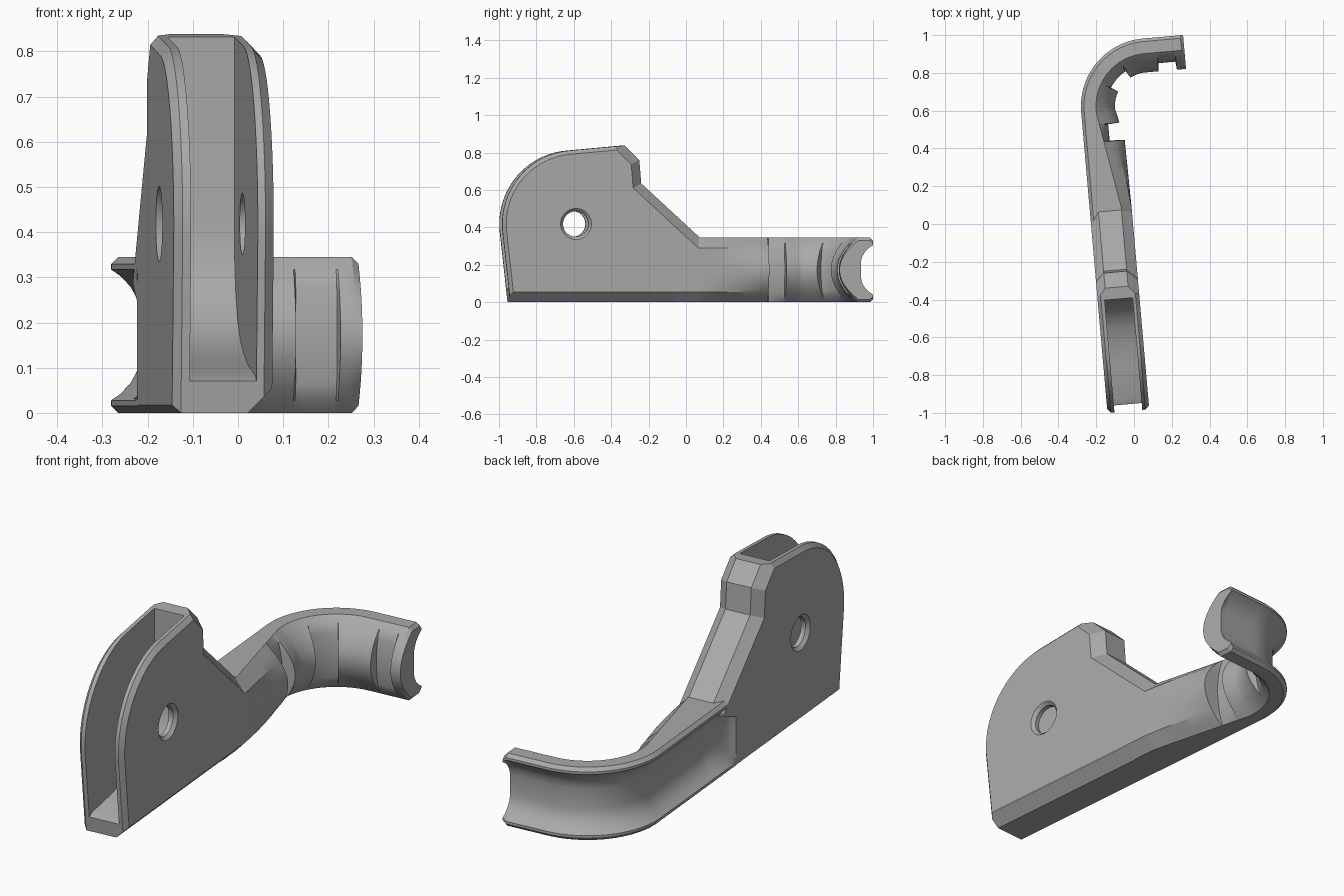
import bpy, bmesh, math
from mathutils import Vector

cube = bpy.data.objects.get("Cube")
if cube:
    bpy.data.objects.remove(cube)

TILT = math.radians(5)
LEFT, RIGHT = -0.227, -0.005      # outer faces of the two side plates
HEIGHT = 0.345                    # height of the hooked arm

grey = bpy.data.materials.new("plain grey")
grey.diffuse_color = (0.4, 0.4, 0.4, 1)
grey.use_nodes = True
grey.node_tree.nodes["Principled BSDF"].inputs["Base Color"].default_value = (0.4, 0.4, 0.4, 1)


def skin(name, rings):
    """Closed solid through a row of equal-sized rings."""
    bm = bmesh.new()
    loops = [[bm.verts.new(p) for p in ring] for ring in rings]
    n = len(loops[0])
    for a, b in zip(loops, loops[1:]):
        for i in range(n):
            j = (i + 1) % n
            bm.faces.new((a[i], a[j], b[j], b[i]))
    bm.faces.new(loops[0])
    bm.faces.new(loops[-1])
    bmesh.ops.recalc_face_normals(bm, faces=bm.faces)
    mesh = bpy.data.meshes.new(name)
    bm.to_mesh(mesh)
    bm.free()
    mesh.materials.append(grey)
    obj = bpy.data.objects.new(name, mesh)
    bpy.context.collection.objects.link(obj)
    obj.rotation_euler.z = TILT
    return obj


def activate(obj):
    bpy.ops.object.select_all(action='DESELECT')
    obj.select_set(True)
    bpy.context.view_layer.objects.active = obj


def cut(obj, cutter):
    mod = obj.modifiers.new("cut", 'BOOLEAN')
    mod.operation, mod.solver, mod.object = 'DIFFERENCE', 'EXACT', cutter
    bpy.context.view_layer.update()
    activate(obj)
    bpy.ops.object.modifier_apply(modifier=mod.name)
    bpy.data.objects.remove(cutter)


def inset(points, dists):
    """Move each edge of a clockwise outline inward by its own distance."""
    out, n = [], len(points)
    normals = []
    for i in range(n):
        e = (points[(i + 1) % n] - points[i]).normalized()
        normals.append(Vector((e.y, -e.x)))
    for i in range(n):
        a, b, da, db = normals[i - 1], normals[i], dists[i - 1], dists[i]
        det = a.x * b.y - a.y * b.x
        out.append(points[i] + Vector((da * b.y - db * a.y, a.x * db - b.x * da)) / det)
    return out


# Fork body: side outline with different edge chamfers, skinned across its width
HUB = Vector((-0.59, 0.418))
outline, kinds = [Vector((-0.94, 0))], ["rim"]
ARC = 20
for i in range(ARC + 1):
    a = math.radians(185 - 90 * i / ARC)
    outline.append(HUB + 0.394 * Vector((math.cos(a), math.sin(a))))
    kinds.append("rim")
for v, z, kind in ((-0.325, 0.838, "slope"), (-0.245, 0.76, "slope"), (-0.235, 0.635, "slope"),
                   (0.08, HEIGHT, "end"), (0.07, 0.285, "end"), (-0.05, 0.24, "end"),
                   (-0.05, 0, "base")):
    outline.append(Vector((v, z)))
    kinds.append(kind)

layers = [  # position, then chamfer of rim, slope and base
    (LEFT, 0.02, 0.045, 0.017),
    (LEFT + 0.018, 0, 0.027, 0),
    (LEFT + 0.045, 0, 0, 0),
    (RIGHT - 0.055, 0, 0, 0),
    (RIGHT - 0.02, 0, 0.032, 0.035),
    (RIGHT, 0.02, 0.05, 0.055),
]
rings = []
for u, rim, slope, base in layers:
    size = {"rim": rim, "slope": slope, "base": base, "end": 0}
    rings.append([(u, p.x, p.y) for p in inset(outline, [size[k] for k in kinds])])
body = skin("fork_body", rings)

# Slot between the plates, with a curved back and floor
slot = [(-1.1, 1), (-0.39, 1), (-0.385, 0.42), (-0.395, 0.34), (-0.42, 0.27), (-0.47, 0.205),
        (-0.54, 0.16), (-0.63, 0.13), (-0.74, 0.105), (-0.92, 0.083), (-1.1, 0.0)]
cut(body, skin("slot_cutter", [[(u, v, z) for v, z in slot] for u in (-0.19, -0.042)]))

# Pin hole, countersunk on both outer faces
hole = []
for u, r in ((LEFT - 0.015, 0.098), (LEFT + 0.015, 0.068), (RIGHT - 0.015, 0.068), (RIGHT + 0.015, 0.098)):
    hole.append([(u, HUB.x + r * math.cos(a), HUB.y + r * math.sin(a))
                 for a in (math.tau * i / 48 for i in range(48))])
cut(body, skin("hole_cutter", hole))

# Hooked arm: a grooved section swept along a straight, a quarter turn and a straight
BEND, TURN_START = 0.36, 0.614
TURN_END = TURN_START + BEND * math.pi / 2
ARM_START, ARM_END = -0.05, TURN_END + 0.213
CENTRE = Vector((LEFT + BEND, TURN_START))
NOTCHES = ((0.45, 0.54), (0.808, 1.003), (1.247, 1.342))


def frame(d):
    """Point on the outer edge and the direction towards the inside."""
    if d < TURN_START:
        return Vector((LEFT, d)), Vector((1, 0))
    if d > TURN_END:
        return CENTRE + Vector((d - TURN_END, BEND)), Vector((0, -1))
    a = (d - TURN_START) / BEND
    inward = Vector((math.cos(a), -math.sin(a)))
    return CENTRE - inward * BEND, inward


def ramp(d, a, b):
    return min(1, max(0, (d - a) / (b - a)))


def section(d, notched, squeeze=1):
    origin, inward = frame(d)
    blend = ramp(d, 0.08, 0.45)
    flat = 0.17 - 0.09 * ramp(d, 0.08, 0.6)
    thick = 0.222 - 0.005 * blend - 0.037 * ramp(d, 0.45, 0.62)
    depth = math.sqrt(ramp(d, -0.03, 0.14))
    pts = []
    # inner face, from top to bottom
    for i in range(26):
        s = (1, 0.84, 0.68)[min(i, 2)] if i < 3 else (-1, -0.84, -0.68)[min(25 - i, 2)] if i > 22 \
            else 0.68 - 1.36 * (i - 2) / 21
        chamfered = min(1, (1 - abs(s)) / 0.32)
        t = flat + (thick - flat) * ((1 - blend) * chamfered + blend * (1 - s * s))
        if notched:
            t = min(t, 0.137 - 0.03 * s * s)
        pts.append((t, s))
    # outer face with its groove, from bottom to top
    groove = [(0.016, 1), (0, 0.91), (0, 0.84), (0.02, 0.76), (0.043, 0.62), (0.058, 0.46), (0.065, 0.28)]
    half = [(t if i < 3 else t * depth, s) for i, (t, s) in enumerate(groove)]
    pts += [(t, -s) for t, s in half] + half[::-1]
    ring = []
    for t, s in pts:
        p = origin + inward * t
        ring.append((p.x, p.y, HEIGHT / 2 * (1 + s * squeeze)))
    return ring


stations = []
STEPS = 90
for i in range(STEPS + 1):
    d = ARM_START + (ARM_END - 0.015 - ARM_START) * i / STEPS
    if all(abs(d - e) > 0.004 for pair in NOTCHES for e in pair):
        stations.append((d, any(a < d < b for a, b in NOTCHES)))
for a, b in NOTCHES:
    stations += [(a - 0.002, False), (a + 0.002, True), (b - 0.002, True), (b + 0.002, False)]
stations.sort()
arm = skin("hooked_arm", [section(d, n) for d, n in stations] + [section(ARM_END, False, 0.91)])

for part in (body, arm):
    activate(part)
    bpy.ops.object.shade_smooth_by_angle(angle=math.radians(25))
